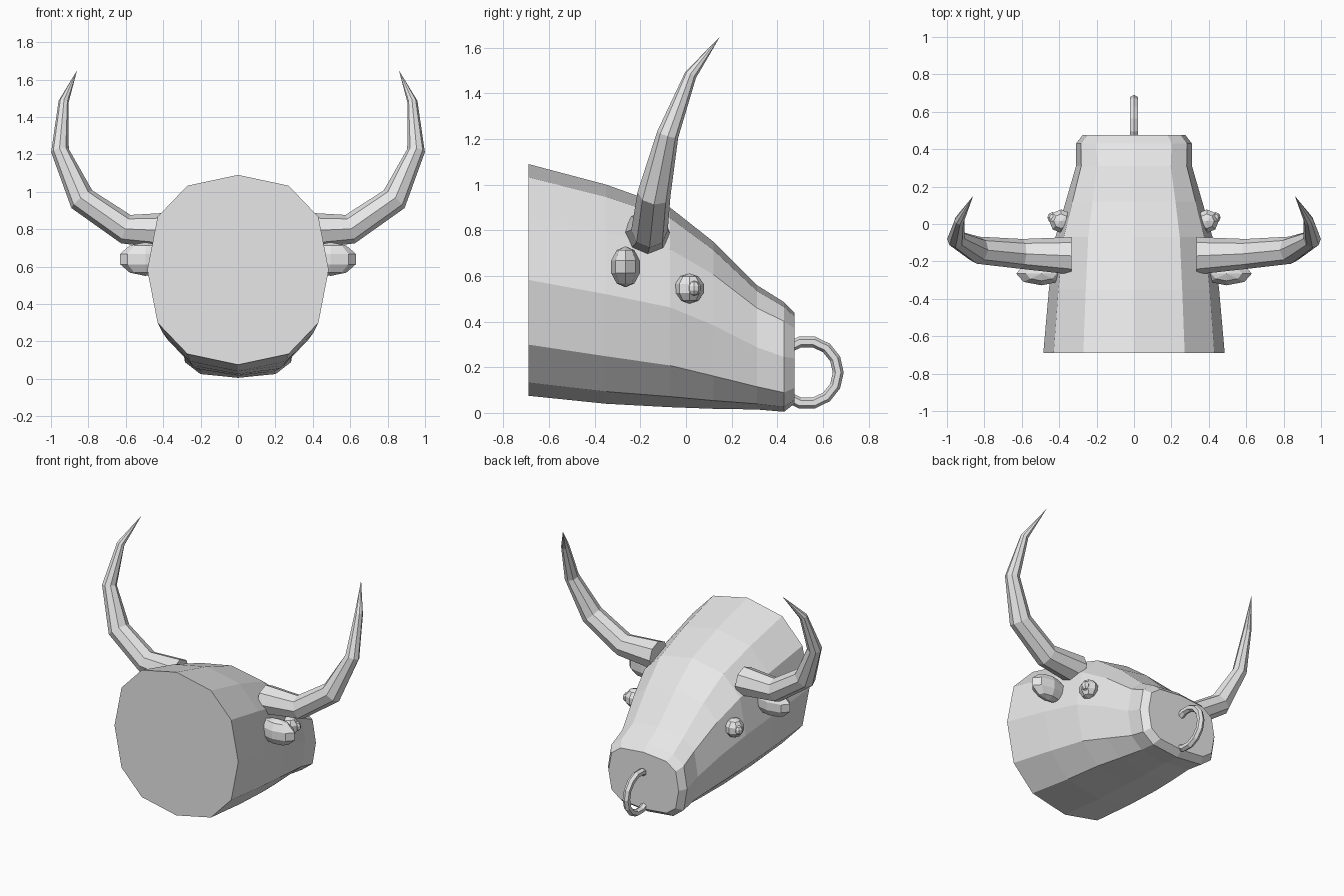
import bpy, bmesh, math
from mathutils import Vector, Matrix

if "Cube" in bpy.data.objects:
    bpy.data.objects.remove(bpy.data.objects["Cube"])

grey = bpy.data.materials.new("plain grey")
grey.diffuse_color = (0.8, 0.8, 0.8, 1)
grey.use_nodes = True
grey.node_tree.nodes["Principled BSDF"].inputs["Base Color"].default_value = grey.diffuse_color


def finish(name, bm):
    bmesh.ops.recalc_face_normals(bm, faces=bm.faces)
    me = bpy.data.meshes.new(name)
    bm.to_mesh(me)
    bm.free()
    me.materials.append(grey)
    ob = bpy.data.objects.new(name, me)
    bpy.context.collection.objects.link(ob)
    return ob


def skin(bm, rings, cap_end=True):
    """Join rings of points into a capped tube."""
    loops = [[bm.verts.new(p) for p in r] for r in rings]
    n = len(loops[0])
    for a, b in zip(loops, loops[1:]):
        for i in range(n):
            bm.faces.new((a[i], a[(i + 1) % n], b[(i + 1) % n], b[i]))
    bm.faces.new(loops[0])
    if cap_end:
        bm.faces.new(loops[-1])
    return loops


# Head: 12-sided rounded sections (y, half width, bottom, top, roundness power)
sections = [(-0.69, 0.485, 0.075, 1.09, 0.84), (-0.35, 0.455, 0.04, 1.00, 0.82),
            (-0.07, 0.42, 0.025, 0.90, 0.78), (0.12, 0.365, 0.018, 0.75, 0.72),
            (0.31, 0.31, 0.015, 0.56, 0.66), (0.43, 0.31, 0.005, 0.485, 0.62),
            (0.475, 0.275, 0.04, 0.44, 0.62)]


def power(v, e):
    return 0 if abs(v) < 1e-6 else math.copysign(abs(v) ** e, v)


rings = []
for y, w, lo, hi, e in sections:
    rings.append([(w * power(math.cos(k * math.pi / 6), e), y,
                   (lo + hi) / 2 + (hi - lo) / 2 * power(math.sin(k * math.pi / 6), e))
                  for k in range(12)])
bm = bmesh.new()
skin(bm, rings)
finish("head", bm)

# Horn path for the right side: (x, y, z, radius); ends in a point
horn = [(0.335, -0.17, 0.79, 0.10), (0.60, -0.16, 0.80, 0.08), (0.835, -0.14, 0.96, 0.073),
        (0.952, -0.08, 1.22, 0.048), (0.933, 0.02, 1.48, 0.027), (0.86, 0.15, 1.65, 0)]


def build_horn(name, side):
    pts = [Vector((side * x, y, z)) for x, y, z, r in horn]
    rings = []
    for i in range(len(pts) - 1):
        d = (pts[i + 1] - pts[i]).normalized()
        if i:
            d = (d + (pts[i] - pts[i - 1]).normalized()).normalized()
        else:
            d = Vector((side, 0, 0))
        u = Vector((0, 1, 0))
        u = (u - d * u.dot(d)).normalized()
        v = d.cross(u)
        r = horn[i][3]
        rings.append([pts[i] + r * (math.cos(k * math.pi / 4) * u + math.sin(k * math.pi / 4) * v)
                      for k in range(8)])
    bm = bmesh.new()
    last = skin(bm, rings, False)[-1]
    tip = bm.verts.new(pts[-1])
    for k in range(8):
        bm.faces.new((last[k], last[(k + 1) % 8], tip))
    finish(name, bm)


def ball(name, centre, size):
    bm = bmesh.new()
    bmesh.ops.create_uvsphere(bm, u_segments=8, v_segments=5, radius=1,
                              matrix=Matrix.LocRotScale(Vector(centre), None, Vector(size)))
    finish(name, bm)


# Paired parts
for label, s in (("right", 1), ("left", -1)):
    build_horn(label + "_horn", s)
    ball(label + "_ear", (s * 0.495, -0.265, 0.64), (0.142, 0.066, 0.09))
    ball(label + "_eye", (s * 0.39, 0.015, 0.545), (0.066, 0.066, 0.066))
    ball(label + "_pupil", (s * 0.435, 0.035, 0.546), (0.03, 0.03, 0.033))

# Nose ring
bm = bmesh.new()
N, M = 14, 6
grid = [[bm.verts.new((0.024 * math.sin(b),
                       0.53 + (0.137 + 0.024 * math.cos(b)) * math.cos(a),
                       0.177 + (0.137 + 0.024 * math.cos(b)) * math.sin(a)))
         for b in (2 * math.pi * j / M for j in range(M))]
        for a in (2 * math.pi * i / N for i in range(N))]
for i in range(N):
    for j in range(M):
        a, b = grid[i], grid[(i + 1) % N]
        bm.faces.new((a[j], a[(j + 1) % M], b[(j + 1) % M], b[j]))
finish("nose_ring", bm)
